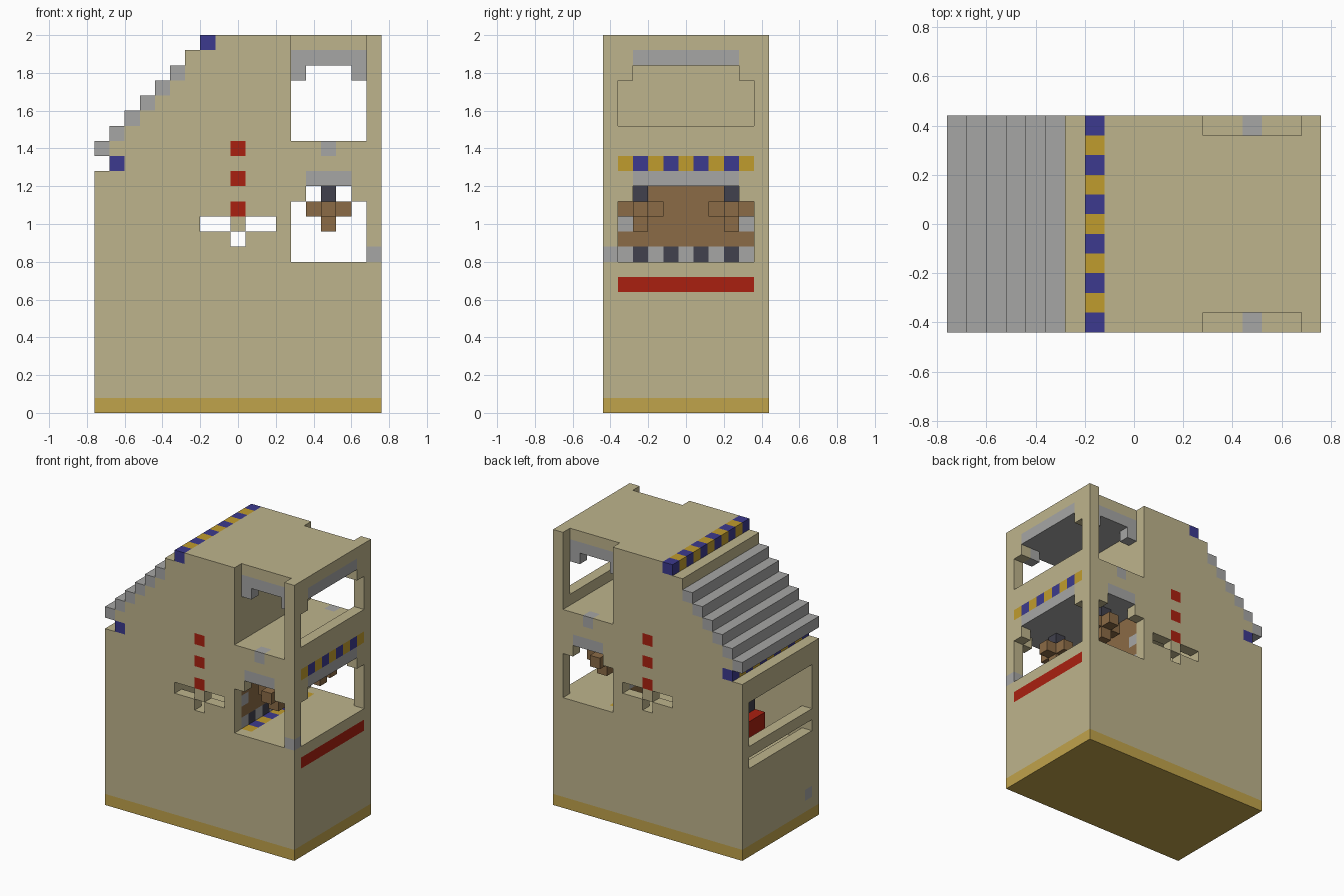
import bpy
import bmesh
from mathutils import Vector

if "Cube" in bpy.data.objects:
    bpy.data.objects.remove(bpy.data.objects["Cube"], do_unlink=True)

S = 0.08                      # size of one block
NX, NY, NZ = 19, 11, 25       # building size in blocks


def linear(c):
    c /= 255
    return c / 12.92 if c <= 0.04045 else ((c + 0.055) / 1.055) ** 2.4


def material(name, r, g, b):
    m = bpy.data.materials.new(name)
    m.use_nodes = True
    col = (linear(r), linear(g), linear(b), 1)
    m.diffuse_color = col
    bsdf = m.node_tree.nodes["Principled BSDF"]
    bsdf.inputs["Base Color"].default_value = col
    bsdf.inputs["Roughness"].default_value = 0.9
    return m


MATS = {
    "sand": material("sand", 190, 180, 140),
    "gold": material("gold", 192, 163, 75),
    "grey": material("grey", 166, 166, 165),
    "blue": material("blue", 60, 58, 142),
    "yellow": material("yellow", 192, 156, 45),
    "red": material("red", 170, 32, 16),
    "brown": material("brown", 139, 107, 70),
    "dark": material("dark slate", 65, 65, 77),
}

cells = {}                    # block position -> (part, colour)


def fill(part, colour, x, y, z):
    """Fill a range of blocks; colour may be a pair that alternates along y."""
    for i in range(*x):
        for j in range(*y):
            for k in range(*z):
                c = colour if isinstance(colour, str) else colour[(j - y[0]) % 2]
                cells[i, j, k] = (part, c)


def carve(x, y, z):
    for i in range(*x):
        for j in range(*y):
            for k in range(*z):
                cells.pop((i, j, k), None)


FULL, INNER, LINTEL = (0, NY), (1, NY - 1), (2, NY - 2)
SIDES = ((0, 1), (NY - 1, NY))

# Solid body on a gold plinth
fill("body", "sand", (0, NX), FULL, (1, NZ))
fill("plinth", "gold", (0, NX), FULL, (0, 1))

# Stepped slope with grey treads
for n in range(7):
    carve((n, n + 1), FULL, (18 + n, NZ))
    if n < 6:
        fill("stair_treads", "grey", (n, n + 1), FULL, (17 + n, 18 + n))

# Striped bands at the top and the foot of the slope
carve((0, 1), FULL, (16, 17))
fill("top_stripe", ("blue", "yellow"), (7, 8), FULL, (24, 25))
fill("foot_stripe", ("blue", "yellow"), (1, 2), FULL, (16, 17))

# Upper room, ceiling and windows
carve((13, 18), INNER, (18, 23))
fill("upper_ceiling", "grey", (13, 18), INNER, (23, 24))
fill("upper_ceiling", "grey", (18, 19), LINTEL, (23, 24))
carve((18, 19), INNER, (19, 22))
carve((18, 19), LINTEL, (22, 23))
for side in SIDES:
    carve((13, 18), side, (18, NZ))
    fill("sill_blocks", "grey", (15, 16), side, (17, 18))
for j in (1, NY - 2):
    for i in (13, 17):
        fill("upper_ceiling", "grey", (i, i + 1), (j, j + 1), (22, 23))

# Lower room, ceiling and windows
carve((13, 18), INNER, (10, 15))
fill("lower_ceiling", "grey", (13, 18), INNER, (15, 16))
fill("lower_ceiling", "grey", (18, 19), LINTEL, (15, 16))
carve((18, 19), INNER, (10, 14))
carve((18, 19), LINTEL, (14, 15))
for side in SIDES:
    carve((13, 18), side, (10, 14))
    carve((14, 17), side, (14, 15))
    fill("lower_ceiling", "grey", (14, 17), side, (15, 16))

# Panelled inner wall and floor stripe of the lower room
fill("inner_wall", "brown", (12, 13), INNER, (11, 15))
fill("inner_wall", ("grey", "dark"), (12, 13), INNER, (10, 11))
for j in (1, NY - 2):
    fill("inner_wall", "grey", (12, 13), (j, j + 1), (12, 13))
fill("floor_stripe", ("yellow", "blue"), (13, 14), INNER, (9, 10))

# Hanging lamps
for j in (2, 8):
    fill("lamps", "dark", (15, 16), (j, j + 1), (14, 15))
    fill("lamps", "brown", (15, 16), (j, j + 1), (12, 14))
    fill("lamps", "brown", (14, 17), (j, j + 1), (13, 14))
    fill("lamps", "brown", (15, 16), (j - 1, j + 2), (13, 14))

# Middle room seen through cross-shaped slits
carve((7, 12), INNER, (11, 15))
for side in SIDES:
    carve((7, 9), side, (12, 13))
    carve((10, 12), side, (12, 13))
    carve((9, 10), side, (11, 12))
    for k in (13, 15, 17):
        fill("red_lights", "red", (9, 10), side, (k, k + 1))

# Left room with a wide window, a slit and a red console
carve((1, 6), INNER, (7, 15))
carve((0, 1), INNER, (10, 14))
carve((0, 1), INNER, (8, 9))
fill("console", "red", (4, 6), LINTEL, (7, 9))
fill("console", "dark", (5, 6), LINTEL, (9, 11))
fill("console", "red", (4, 6), LINTEL, (11, 12))

# Bands and single blocks on the end walls
fill("side_stripe", ("yellow", "blue"), (18, 19), INNER, (16, 17))
fill("red_band", "red", (18, 19), INNER, (8, 9))
fill("corner_block", "grey", (18, 19), (0, 1), (10, 11))
fill("wall_block", "grey", (0, 1), (1, 2), (2, 3))


def build(part):
    """Make one mesh from the exposed block faces of a part."""
    own = {p: c for p, (name, c) in cells.items() if name == part}
    colours = sorted(set(own.values()))
    bm = bmesh.new()
    for pos, colour in own.items():
        for axis in range(3):
            for step in (-1, 1):
                near = list(pos)
                near[axis] += step
                if tuple(near) in cells:
                    continue
                n, u, v = Vector(), Vector(), Vector()
                n[axis] = step / 2
                u[(axis + 1) % 3] = 0.5
                v[(axis + 2) % 3] = step / 2
                mid = Vector(pos) + Vector((0.5 - NX / 2, 0.5 - NY / 2, 0.5)) + n
                ring = (mid - u - v, mid + u - v, mid + u + v, mid - u + v)
                face = bm.faces.new([bm.verts.new(q * S) for q in ring])
                face.material_index = colours.index(colour)
    bmesh.ops.remove_doubles(bm, verts=bm.verts, dist=S / 100)
    mesh = bpy.data.meshes.new(part)
    bm.to_mesh(mesh)
    bm.free()
    for c in colours:
        mesh.materials.append(MATS[c])
    bpy.context.collection.objects.link(bpy.data.objects.new(part, mesh))


for part in sorted({name for name, _ in cells.values()}):
    build(part)
